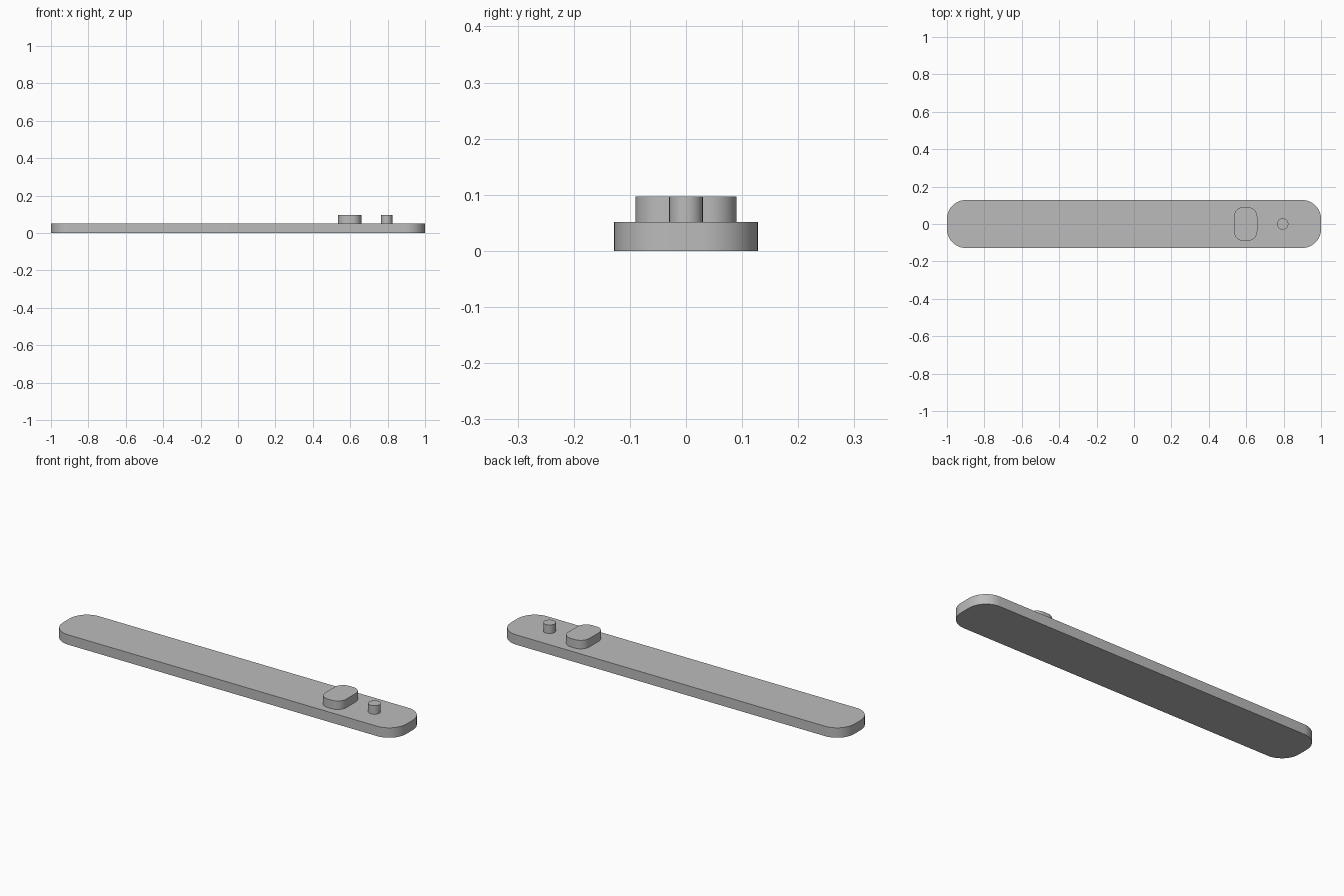
import bpy
import bmesh
from math import cos, sin, pi, radians

default_cube = bpy.data.objects.get("Cube")
if default_cube:
    bpy.data.objects.remove(default_cube, do_unlink=True)

# Single flat grey for the whole model
GREY = (0.5, 0.5, 0.5, 1.0)
grey = bpy.data.materials.new("plain_grey")
grey.use_nodes = True
grey.diffuse_color = GREY
grey.node_tree.nodes["Principled BSDF"].inputs["Base Color"].default_value = GREY


def rounded_slab(name, cx, half_x, half_y, radius, z0, z1, steps=12):
    """Extrude a rounded rectangle (or a circle, if the radius fills it)."""
    bm = bmesh.new()
    ring = []
    for quarter, (sx, sy) in enumerate([(1, 1), (-1, 1), (-1, -1), (1, -1)]):
        for i in range(steps + 1):
            a = (quarter + i / steps) * pi / 2
            ring.append(bm.verts.new((cx + sx * (half_x - radius) + radius * cos(a),
                                      sy * (half_y - radius) + radius * sin(a), z0)))
    base = bm.faces.new(ring)
    top = bmesh.ops.extrude_face_region(bm, geom=[base], use_keep_orig=True)
    moved = [v for v in top["geom"] if isinstance(v, bmesh.types.BMVert)]
    bmesh.ops.translate(bm, verts=moved, vec=(0, 0, z1 - z0))
    bmesh.ops.remove_doubles(bm, verts=bm.verts, dist=1e-5)
    bmesh.ops.recalc_face_normals(bm, faces=bm.faces)
    mesh = bpy.data.meshes.new(name)
    bm.to_mesh(mesh)
    bm.free()
    mesh.materials.append(grey)
    obj = bpy.data.objects.new(name, mesh)
    bpy.context.collection.objects.link(obj)
    bpy.ops.object.select_all(action="DESELECT")
    obj.select_set(True)
    bpy.context.view_layer.objects.active = obj
    bpy.ops.object.shade_smooth_by_angle(angle=radians(30))
    return obj


PLATE_TOP = 0.052
STUD_TOP = 0.097

# Long base plate with rounded corners
rounded_slab("base_plate", 0, 1.0, 0.128, 0.1, 0, PLATE_TOP)
# Raised rounded block and the small round peg beside it
rounded_slab("raised_block", 0.597, 0.062, 0.09, 0.05, PLATE_TOP, STUD_TOP)
rounded_slab("round_peg", 0.795, 0.03, 0.03, 0.03, PLATE_TOP, STUD_TOP)
